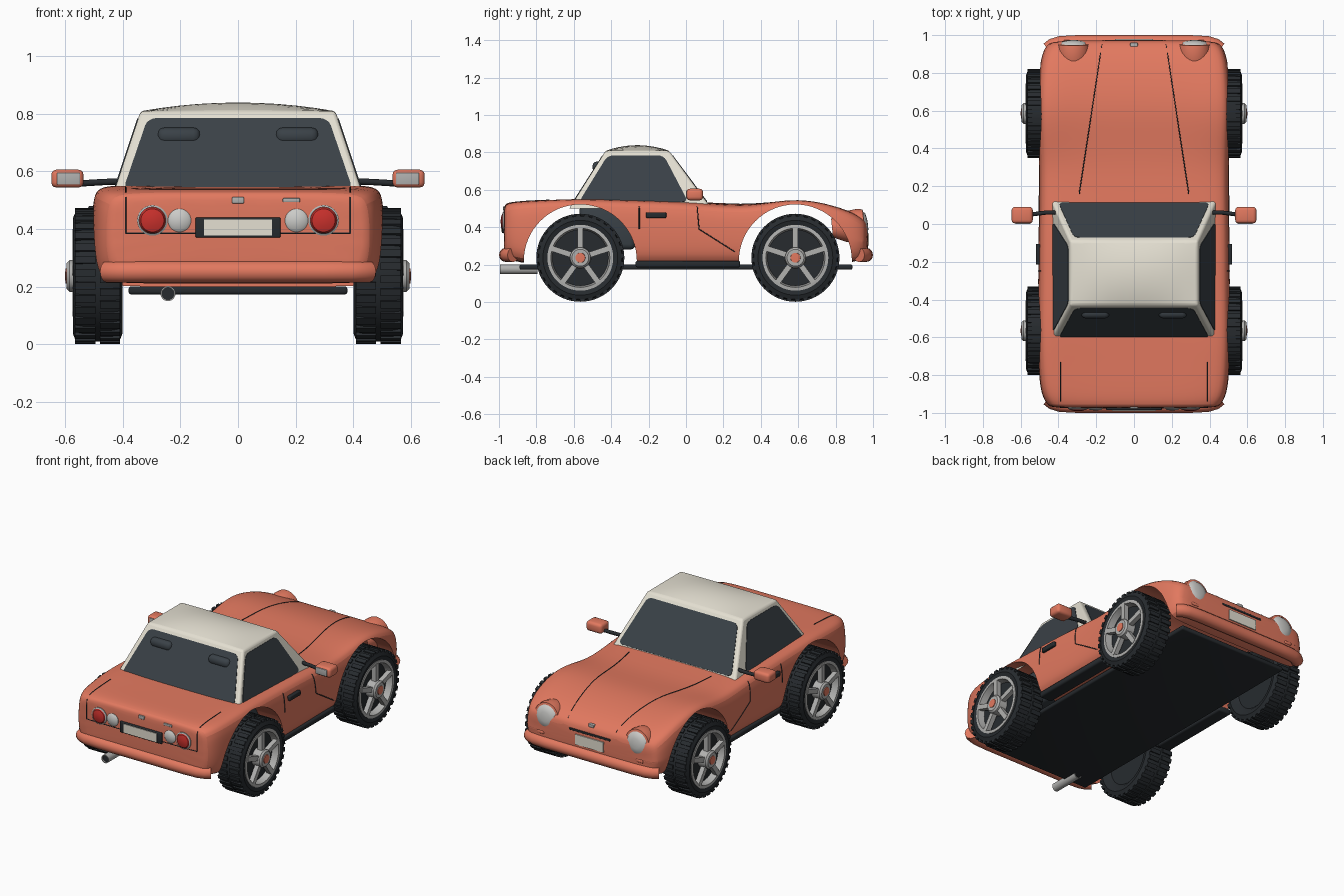
import bpy, bmesh, math
from mathutils import Vector, Matrix
from mathutils.bvhtree import BVHTree

if "Cube" in bpy.data.objects:
    bpy.data.objects.remove(bpy.data.objects["Cube"])


def material(name, r, g, b):
    m = bpy.data.materials.new(name)
    m.use_nodes = True
    m.diffuse_color = (r, g, b, 1)
    m.node_tree.nodes["Principled BSDF"].inputs["Base Color"].default_value = (r, g, b, 1)
    return m


CORAL = material("coral paint", .76, .19, .115)
CREAM = material("cream", .78, .745, .645)
GLASS = material("dark glass", .042, .053, .063)
RUBBER = material("black rubber", .02, .024, .028)
SILVER = material("silver", .44, .44, .43)
LENS = material("clear lens", .6, .6, .58)
RED = material("red lens", .58, .03, .025)


def finish(ob, angle=35):
    bpy.ops.object.select_all(action='DESELECT')
    ob.select_set(True)
    bpy.context.view_layer.objects.active = ob
    bpy.ops.object.shade_smooth_by_angle(angle=math.radians(angle))
    return ob


def add(name, bm, mat, smooth=True):
    bmesh.ops.recalc_face_normals(bm, faces=bm.faces)
    me = bpy.data.meshes.new(name)
    bm.to_mesh(me)
    bm.free()
    me.materials.append(mat)
    ob = bpy.data.objects.new(name, me)
    bpy.context.collection.objects.link(ob)
    return finish(ob) if smooth else ob


def bake(ob):
    """Replace an object by a mesh with its modifiers applied."""
    dg = bpy.context.evaluated_depsgraph_get()
    me = bpy.data.meshes.new_from_object(ob.evaluated_get(dg))
    name = ob.name
    bpy.data.objects.remove(ob)
    new = bpy.data.objects.new(name, me)
    bpy.context.collection.objects.link(new)
    return finish(new)


def box(name, loc, size, mat, round=0.0):
    bm = bmesh.new()
    bmesh.ops.create_cube(bm, size=1, matrix=Matrix.LocRotScale(Vector(loc), None, Vector(size)))
    if round:
        bmesh.ops.bevel(bm, geom=bm.edges[:], offset=round, segments=3, profile=.5, affect='EDGES')
    return add(name, bm, mat)


def lathe(name, prof, mat, loc=(0, 0, 0), axis=(1, 0, 0), steps=40):
    """Spin (radius, height) points around an axis."""
    bm = bmesh.new()
    vs = [bm.verts.new((r, 0, h)) for r, h in prof]
    es = [bm.edges.new(p) for p in zip(vs, vs[1:])]
    bmesh.ops.spin(bm, geom=vs + es, cent=(0, 0, 0), axis=(0, 0, 1), angle=math.tau, steps=steps)
    bmesh.ops.remove_doubles(bm, verts=bm.verts, dist=1e-5)
    rot = Vector((0, 0, 1)).rotation_difference(Vector(axis)).to_matrix().to_4x4()
    bm.transform(Matrix.Translation(loc) @ rot)
    return add(name, bm, mat)


def tube(name, pts, radius, mat, res=4):
    cu = bpy.data.curves.new(name, 'CURVE')
    cu.dimensions = '3D'
    cu.bevel_depth, cu.bevel_resolution, cu.use_fill_caps = radius, res, True
    sp = cu.splines.new('POLY')
    sp.points.add(len(pts) - 1)
    for p, co in zip(sp.points, pts):
        p.co = (*co, 1)
    cu.materials.append(mat)
    ob = bpy.data.objects.new(name, cu)
    bpy.context.collection.objects.link(ob)
    return bake(ob)


# Body shell: y, half width, bottom, fender height, centre height
stations = [(-.975, .43, .26, .50, .505), (-.965, .455, .24, .525, .53), (-.90, .495, .21, .54, .54),
            (-.75, .507, .2, .548, .542), (-.58, .512, .2, .558, .548), (-.35, .507, .2, .548, .546),
            (-.1, .507, .2, .542, .542), (.1, .502, .2, .53, .535), (.3, .502, .2, .512, .52),
            (.45, .507, .2, .538, .53), (.6, .512, .2, .558, .543), (.75, .507, .2, .533, .523),
            (.88, .495, .21, .487, .485), (.95, .465, .23, .445, .445), (.975, .425, .25, .41, .415)]
bm = bmesh.new()
rings = []
for y, w, zb, zf, zc in stations:
    half = [(.8 * w, zb), (.97 * w, zb + .01), (w, zb + .1), (w, zf - .13),
            (.985 * w, zf - .025), (.9 * w, zf), (.55 * w, zc)]
    ring = [(0, zb)] + half + [(0, zc)] + [(-x, z) for x, z in reversed(half)]
    rings.append([bm.verts.new((x, y, z)) for x, z in ring])
for a, b in zip(rings, rings[1:]):
    for i in range(len(a)):
        j = (i + 1) % len(a)
        bm.faces.new((a[i], a[j], b[j], b[i]))
bm.faces.new(rings[0])
bm.faces.new(rings[-1])
body = add("body_shell", bm, CORAL)
body.modifiers.new("smooth", 'SUBSURF').levels = 2

# Wheel arches cut right through the shell
AXLES = {"rear": -.565, "front": .585}
cutters = []
for end, y in AXLES.items():
    c = lathe("arch_cutter_" + end, [(0, -1), (.302, -1), (.302, 1), (0, 1)], CORAL, (0, y, .22), steps=64)
    c.hide_render = True
    cut = body.modifiers.new("arch", 'BOOLEAN')
    cut.operation, cut.solver, cut.object = 'DIFFERENCE', 'EXACT', c
    cutters.append(c)
body = bake(body)
for c in cutters:
    bpy.data.objects.remove(c)

# Panel seams laid on the shell
tree = BVHTree.FromObject(body, bpy.context.evaluated_depsgraph_get())


def seam(name, path, direction):
    d, pts = Vector(direction), []
    for a, b in zip(path, path[1:]):
        for k in range(13):
            hit = tree.ray_cast(Vector(a).lerp(Vector(b), k / 12) - d * 2, d)[0]
            if hit and (not pts or (hit - pts[-1]).length > .004):
                pts.append(hit)
    if len(pts) > 1:
        tube(name, pts, .0028, RUBBER, 1)


for s, side in ((1, "left"), (-1, "right")):
    seam("hood_seam_" + side, [(s * .29, .16, 0), (s * .17, .95, 0)], (0, 0, -1))
    seam("trunk_seam_" + side, [(s * .39, -.73, 0), (s * .39, -.94, 0)], (0, 0, -1))
    seam("trunk_edge_" + side, [(s * .39, 0, .51), (s * .39, 0, .385)], (0, 1, 0))
    seam("door_seam_" + side, [(0, .06, .51), (0, .07, .39), (0, .26, .27)], (-s, 0, 0))
    seam("door_rear_seam_" + side, [(0, -.25, .51), (0, -.25, .39)], (-s, 0, 0))
seam("trunk_lower_seam", [(-.39, 0, .385), (.39, 0, .385)], (0, 1, 0))

# Floor, sills and the seats behind the rear arches
box("floor_pan", (0, 0, .187), (.76, 1.78, .028), RUBBER, .01)
box("seat_block", (0, -.42, .40), (.70, .30, .24), GLASS, .03)


# Cabin with a domed roof
def corner(sx, ey, z):
    t = (z - .53) / .275
    rear, front = -.605 + .175 * t, .115 - .205 * t
    return Vector((sx * (.43 - .092 * t), rear + (front - rear) * (ey + 1) / 2, z))


N = 12
bm = bmesh.new()
grid = []
for i in range(N + 1):
    for j in range(N + 1):
        edge = i in (0, N) or j in (0, N)
        u, v = [max(-1, min(1, (k - N / 2) / (N / 2 - 1))) for k in (i, j)]
        p = corner(u, v, .50 if edge else .805)
        if not edge:
            p.z += .03 * (1 - u * u) * (1 - v * v) + .004
        grid.append(bm.verts.new(p))
for i in range(N):
    for j in range(N):
        a = i * (N + 1) + j
        bm.faces.new((grid[a], grid[a + N + 1], grid[a + N + 2], grid[a + 1]))
bmesh.ops.dissolve_degenerate(bm, dist=1e-5, edges=bm.edges)
cabin = add("cabin_roof", bm, CREAM)
bev = cabin.modifiers.new("soft edges", 'BEVEL')
bev.width, bev.segments, bev.angle_limit = .012, 3, math.radians(30)
bake(cabin)


def window(name, a, b, low, high, z0=.535, z1=.783):
    """Rounded glass plate between two cabin corners, with end margins."""
    pts = []
    for z, (ma, mb), flip in ((z0, low, False), (z1, high, True)):
        p, q = corner(*a, z), corner(*b, z)
        d = (q - p).normalized()
        pair = [p + d * ma, q - d * mb]
        pts += reversed(pair) if flip else pair
    n = (pts[1] - pts[0]).cross(pts[3] - pts[0]).normalized()
    if n.dot(sum(pts, Vector()) / 4 - Vector((0, -.25, .66))) < 0:
        n = -n
    bm = bmesh.new()
    bm.faces.new([bm.verts.new(p + n * .004) for p in pts])
    bmesh.ops.bevel(bm, geom=bm.verts[:], offset=.03, segments=4, profile=.5, affect='VERTICES')
    new = bmesh.ops.extrude_face_region(bm, geom=bm.faces[:])["geom"]
    bmesh.ops.translate(bm, vec=-n * .008, verts=[g for g in new if isinstance(g, bmesh.types.BMVert)])
    add(name, bm, GLASS)


window("rear_window", (-1, -1), (1, -1), (.03, .03), (.032, .032))
window("windshield", (-1, 1), (1, 1), (.028, .028), (.028, .028))
for s, side in ((1, "left"), (-1, "right")):
    window("side_window_" + side, (s, -1), (s, 1), (.03, .10), (.025, .045))
    box("headrest_" + side, (s * .205, -.47, .722), (.15, .06, .06), GLASS, .025)

# Wheels: local x points outward
tyre = [(0, -.06), (.15, -.06), (.17, -.078), (.20, -.086), (.222, -.077), (.228, -.05), (.228, .05),
        (.222, .077), (.20, .086), (.172, .078), (.155, .045), (0, .045)]
parts = [lathe("tyre", tyre, RUBBER, steps=56),
         lathe("rim", [(.172, .045), (.176, .084), (.158, .086), (.150, .045)], SILVER, steps=48),
         lathe("hub", [(.057, .045), (.055, .098), (.045, .108), (0, .108)], SILVER),
         lathe("hub_cap", [(.028, .1), (.026, .112), (0, .113)], CORAL)]
bm = bmesh.new()
for k in range(32):
    for row in (-1, 1):
        m = Matrix.Rotation(math.tau * (k + row / 4) / 32, 4, 'X') @ Matrix.Translation((row * .043, 0, .228))
        bmesh.ops.create_cube(bm, size=1, matrix=m @ Matrix.Diagonal((.07, .026, .014, 1)))
parts.append(add("tread", bm, RUBBER))
bm = bmesh.new()
for k in range(5):
    m = Matrix.Rotation(math.tau * k / 5, 4, 'X') @ Matrix.Translation((.073, 0, .1))
    bmesh.ops.create_cube(bm, size=1, matrix=m @ Matrix.Diagonal((.03, .03, .125, 1)))
parts.append(add("spokes", bm, SILVER))
for end, y in AXLES.items():
    for s, side in ((1, "left"), (-1, "right")):
        for p in parts:
            w = bpy.data.objects.new(f"{end}_{side}_{p.name}", p.data)
            w.location = (s * .487, y, .237)
            w.rotation_euler.z = 0 if s > 0 else math.pi
            bpy.context.collection.objects.link(w)
for p in parts:
    bpy.data.objects.remove(p)

# Bumpers wrapped round both ends
for s, end in ((1, "front"), (-1, "rear")):
    half = [(.455, .925), (.43, .945), (.39, .957), (.3, .962)]
    path = half + [(-x, y) for x, y in reversed(half)]
    tube(end + "_bumper", [(x, s * y, .252) for x, y in path], .038, CORAL)

# Paired details
REAR, NOSE = (0, -1, 0), (0, 1, .1)
for s, side in ((1, "left"), (-1, "right")):
    x = s * .297
    lathe("tail_light_rim_" + side, [(.053, -.04), (.053, .008), (.046, .012)], SILVER, (x, -.97, .43), REAR)
    lathe("tail_light_" + side, [(.047, 0), (.04, .014), (.02, .02), (0, .021)], RED, (x, -.97, .43), REAR)
    lathe("reverse_light_" + side, [(.04, -.04), (.04, .006), (.03, .014), (0, .018)],
          LENS, (s * .203, -.97, .43), REAR)
    lathe("headlight_housing_" + side, [(.05, -.16), (.082, -.09), (.088, -.02), (.083, .012), (.07, .014)],
          CORAL, (s * .32, .94, .412), NOSE)
    lathe("headlight_" + side, [(.073, .01), (.06, .024), (.03, .031), (0, .033)],
          LENS, (s * .32, .94, .412), NOSE)
    box("indicator_" + side, (s * .35, .958, .312), (.05, .03, .018), CORAL, .005)
    box("sill_" + side, (s * .445, .01, .203), (.09, .56, .036), RUBBER, .012)
    box("door_handle_" + side, (s * .508, -.16, .465), (.024, .11, .03), RUBBER, .006)
    box("mirror_" + side, (s * .592, .047, .575), (.112, .088, .062), CORAL, .018)
    box("mirror_glass_" + side, (s * .588, .003, .575), (.08, .008, .042), SILVER, .003)
    tube("mirror_arm_" + side, [(s * .41, .06, .565), (s * .47, .06, .563), (s * .55, .05, .558)], .011, RUBBER)

# Tail and nose fittings
box("rear_plate_frame", (0, -.97, .405), (.295, .03, .07), RUBBER, .005)
box("rear_plate", (0, -.985, .405), (.235, .008, .055), CREAM)
box("trunk_latch", (0, -.965, .50), (.042, .028, .022), SILVER, .004)
box("trunk_trim", (.185, -.965, .50), (.06, .026, .014), SILVER, .003)
box("front_plate", (0, .972, .335), (.2, .014, .065), CREAM)
box("grille_slot", (0, .962, .39), (.29, .026, .014), RUBBER, .004)
box("nose_badge", (0, .945, .438), (.04, .03, .02), SILVER, .004)
lathe("exhaust_pipe", [(.02, -.1), (.026, -.1), (.026, .1), (.021, .1), (.021, .02)], SILVER, (-.243, -.895, .176), REAR)
lathe("exhaust_bore", [(.0215, .0), (.0215, .09), (0, .09)], RUBBER, (-.243, -.895, .176), REAR)
